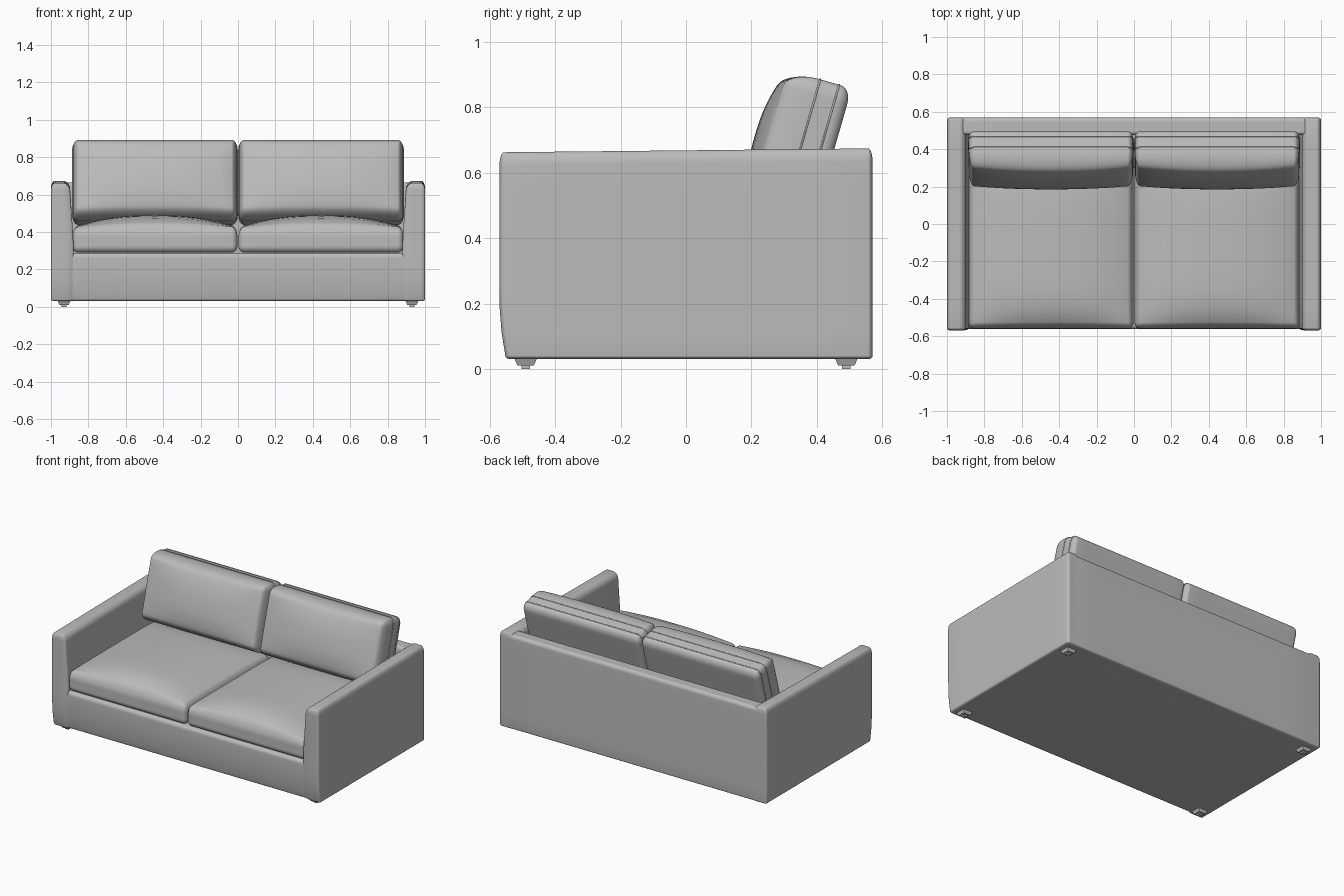
import bpy, bmesh, math
from mathutils import Vector, Matrix

if "Cube" in bpy.data.objects:
    bpy.data.objects.remove(bpy.data.objects["Cube"])

fabric = bpy.data.materials.new("light grey fabric")
fabric.diffuse_color = (0.5, 0.5, 0.5, 1)
fabric.use_nodes = True
fabric.node_tree.nodes["Principled BSDF"].inputs["Base Color"].default_value = fabric.diffuse_color


def finish(bm, name, smooth=True):
    bmesh.ops.recalc_face_normals(bm, faces=bm.faces)
    me = bpy.data.meshes.new(name)
    bm.to_mesh(me)
    bm.free()
    for p in me.polygons:
        p.use_smooth = smooth
    ob = bpy.data.objects.new(name, me)
    me.materials.append(fabric)
    bpy.context.collection.objects.link(ob)
    return ob


def rounded_box(name, lo, hi, r, r2=None, flat=8, shape=None):
    """Box with elliptical rounding r (low sides) and r2 (high sides), then an optional reshape."""
    r2 = r2 or r
    seg = 5
    axes = []
    for a in range(3):
        s, e = lo[a] + r[a], hi[a] - r2[a]
        axes.append([lo[a] + r[a] * k / seg for k in range(seg)]
                    + [s + (e - s) * k / flat for k in range(flat + 1)]
                    + [e + r2[a] * (k + 1) / seg for k in range(seg)])
    last = len(axes[0]) - 1
    bm = bmesh.new()
    verts = {}

    def vert(idx):
        if idx not in verts:
            core, off, rad = [], [], []
            for a in range(3):
                p, s, e = axes[a][idx[a]], lo[a] + r[a], hi[a] - r2[a]
                q = min(max(p, s), e)
                rr = r[a] if p < s else r2[a]
                core.append(q)
                rad.append(rr)
                off.append((p - q) / rr)
            off = Vector(off)
            m = max(abs(c) for c in off)
            off = off.normalized() * m
            co = Vector([core[a] + off[a] * rad[a] for a in range(3)])
            verts[idx] = bm.verts.new(shape(co) if shape else co)
        return verts[idx]

    for a in range(3):
        b, c = (a + 1) % 3, (a + 2) % 3
        for side in (0, last):
            for i in range(last):
                for j in range(last):
                    quad = []
                    for di, dj in ((0, 0), (1, 0), (1, 1), (0, 1)):
                        idx = [0, 0, 0]
                        idx[a], idx[b], idx[c] = side, i + di, j + dj
                        quad.append(vert(tuple(idx)))
                    bm.faces.new(quad)
    return finish(bm, name)


def crown(lo, hi, height, py):
    """Puffs the upper side of a cushion."""
    def f(v):
        u = (2 * v.x - lo[0] - hi[0]) / (hi[0] - lo[0])
        w = (2 * v.y - lo[1] - hi[1]) / (hi[1] - lo[1])
        t = (v.z - lo[2]) / (hi[2] - lo[2])
        v.z += height * t * t * (1 - abs(u) ** 2.4) * (1 - abs(w) ** py)
        return v
    return f


def piping(name, hx, hy, rx, ry, z, matrix):
    """Thin seam following the rounded outline of a cushion."""
    cu = bpy.data.curves.new(name, 'CURVE')
    cu.dimensions = '3D'
    cu.bevel_depth = 0.003
    cu.bevel_resolution = 1
    pts = []
    for q, (sx, sy) in enumerate(((1, 1), (-1, 1), (-1, -1), (1, -1))):
        for k in range(7):
            t = math.pi / 2 * (q + k / 6)
            pts.append((sx * (hx - rx) + rx * math.cos(t), sy * (hy - ry) + ry * math.sin(t), z, 1))
    sp = cu.splines.new('POLY')
    sp.points.add(len(pts) - 1)
    for p, co in zip(sp.points, pts):
        p.co = co
    sp.use_cyclic_u = True
    cu.materials.append(fabric)
    ob = bpy.data.objects.new(name, cu)
    ob.matrix_world = matrix
    bpy.context.collection.objects.link(ob)


def tuck(v):
    # front edge draws in towards the floor
    if v.y < 0 and v.z < 0.22:
        v.y += 0.02 * ((0.22 - v.z) / 0.19) ** 2
    return v


# Base between the arms
rounded_box("base", (-0.92, -0.562, 0.03), (0.92, 0.53, 0.288), (0.02, 0.02, 0.012),
            (0.02, 0.02, 0.025), shape=tuck)

# Back panel
rounded_box("back_panel", (-0.985, 0.475, 0.03), (0.985, 0.57, 0.665), (0.015, 0.02, 0.01),
            (0.015, 0.02, 0.025))

for s, side in ((-1, "left"), (1, "right")):
    # Arm: thicker towards the seat, slightly higher at the rear
    def arm_shape(v, s=s):
        v = tuck(v)
        k = max(0.0, min(1.0, (0.945 - v.x) / 0.045))
        v.x -= 0.02 * k * max(0.0, min(1.0, (0.66 - v.z) / 0.3))
        if v.z > 0.5:
            v.z += 0.006 * v.y / 0.57
        v.x *= s
        return v
    rounded_box(side + "_arm", (0.9, -0.57, 0.03), (1.0, 0.57, 0.668), (0.035, 0.014, 0.01),
                (0.022, 0.014, 0.04), shape=arm_shape)

    # Seat cushion
    xs = sorted((s * 0.003, s * 0.885))
    lo, hi = (xs[0], -0.56, 0.29), (xs[1], 0.36, 0.425)
    rounded_box(side + "_seat_cushion", lo, hi, (0.03, 0.035, 0.035), (0.03, 0.04, 0.05),
                flat=14, shape=crown(lo, hi, 0.065, 6))

    # Back cushion, leaning back 16 degrees, with two seams round its edge
    hx, hy = 0.44, 0.2225
    lo, hi = (-hx, -hy, -0.1), (hx, hy, 0.1)
    m = Matrix.Translation((s * 0.444, 0.349, 0.671)) @ Matrix.Rotation(math.radians(74), 4, 'X')
    ob = rounded_box(side + "_back_cushion", lo, hi, (0.03, 0.05, 0.035), (0.03, 0.05, 0.095),
                     flat=14, shape=crown(lo, hi, 0.045, 2.4))
    ob.matrix_world = m
    for z, nm in ((0.0, "front"), (-0.06, "rear")):
        piping(f"{side}_{nm}_seam", hx, hy, 0.03, 0.05, z, m)

    # Feet: tapered block on a small glide
    for y, end in ((-0.49, "front"), (0.49, "rear")):
        bm = bmesh.new()
        for r1, r2, z0, z1 in ((0.025, 0.035, 0.01, 0.034), (0.013, 0.013, 0.0, 0.012)):
            bmesh.ops.create_cone(
                bm, cap_ends=True, segments=4, radius1=r1 * math.sqrt(2), radius2=r2 * math.sqrt(2),
                depth=z1 - z0,
                matrix=Matrix.Translation((s * 0.93, y, (z0 + z1) / 2)) @ Matrix.Rotation(math.pi / 4, 4, 'Z'))
        finish(bm, f"{side}_{end}_foot", smooth=False)
